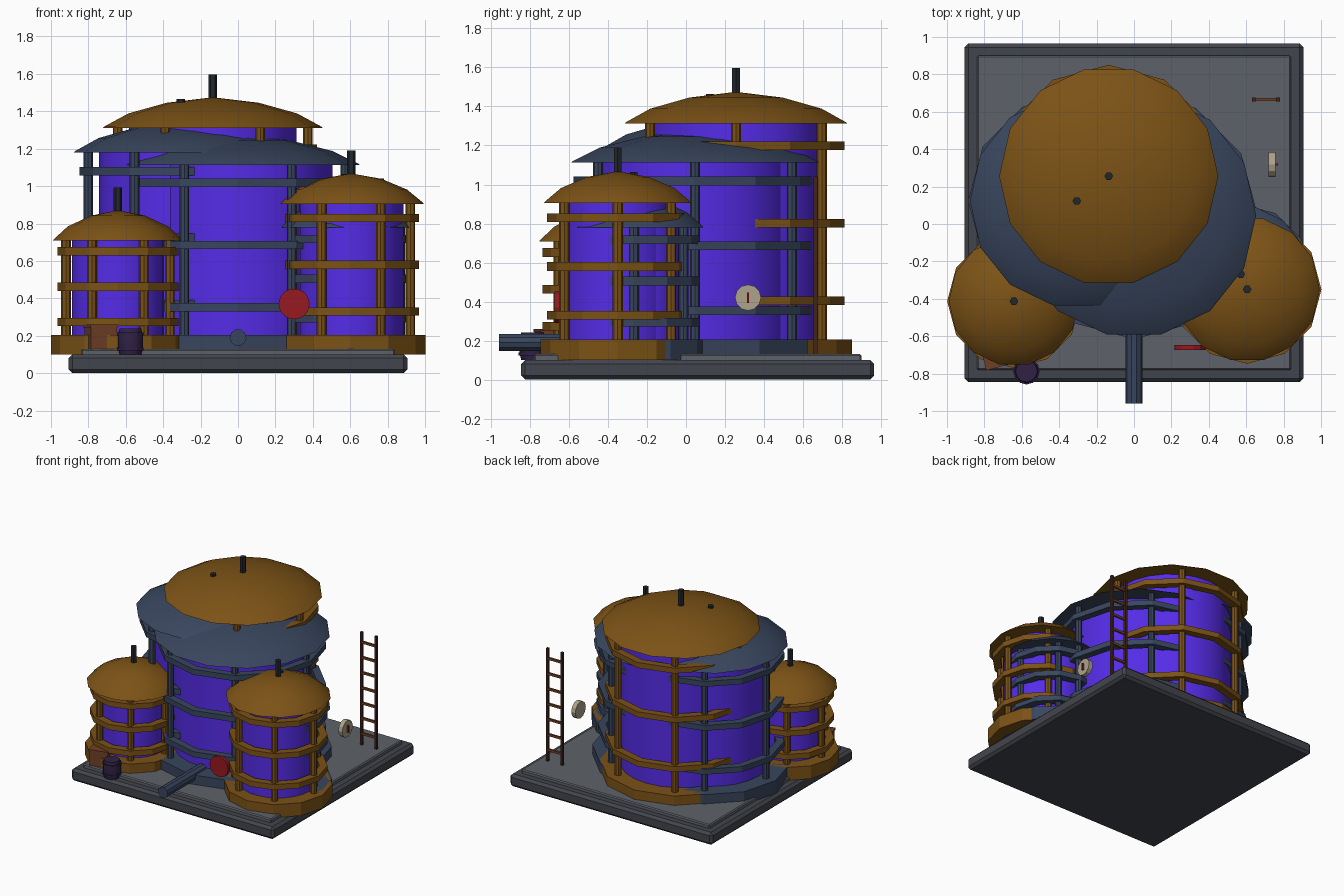
import bpy, bmesh
from math import pi, cos, sin, radians
from mathutils import Matrix, Vector

if "Cube" in bpy.data.objects:
    bpy.data.objects.remove(bpy.data.objects["Cube"])


def material(name, r, g, b):
    m = bpy.data.materials.new(name)
    m.diffuse_color = (r, g, b, 1)
    m.use_nodes = True
    m.node_tree.nodes["Principled BSDF"].inputs["Base Color"].default_value = m.diffuse_color
    return m


OCHRE = material("ochre_metal", .20, .085, .008)
BLUE = material("blue_metal", .04, .06, .11)
PURPLE = material("purple_liquid", .09, .025, .80)
DARK = material("dark_iron", .015, .02, .025)
STONE = material("base_grey", .055, .06, .075)
PLATE = material("plate_grey", .11, .12, .14)
RED = material("red_paint", .30, .01, .015)
CREAM = material("gauge_cream", .42, .37, .26)
WOOD = material("crate_wood", .16, .05, .02)
LADDER = material("ladder_wood", .05, .018, .01)
BARREL = material("barrel_purple", .03, .015, .06)


def finish(name, bm, mat, smooth=False):
    bmesh.ops.recalc_face_normals(bm, faces=bm.faces)
    me = bpy.data.meshes.new(name)
    bm.to_mesh(me)
    bm.free()
    me.materials.append(mat)
    ob = bpy.data.objects.new(name, me)
    bpy.context.collection.objects.link(ob)
    if smooth:
        bpy.context.view_layer.objects.active = ob
        ob.select_set(True)
        bpy.ops.object.shade_smooth_by_angle(angle=radians(32))
        ob.select_set(False)
    return ob


def lathe(name, profile, sides, at, mat, smooth=False, closed=False, axis=None):
    """Turn (radius, height) points round an axis; closed loops make rings."""
    bm = bmesh.new()
    rows = []
    for r, z in profile:
        if r == 0:
            rows.append([bm.verts.new((0, 0, z))] * sides)
        else:
            rows.append([bm.verts.new((r * cos(2 * pi * i / sides), r * sin(2 * pi * i / sides), z))
                         for i in range(sides)])
    pairs = list(zip(rows, rows[1:])) + ([(rows[-1], rows[0])] if closed else [])
    for a, b in pairs:
        for i in range(sides):
            j = (i + 1) % sides
            bm.faces.new(list(dict.fromkeys((a[i], a[j], b[j], b[i]))))
    if not closed:
        for row in (rows[0], rows[-1]):
            if row[0] is not row[1]:
                bm.faces.new(row)
    if axis:
        bm.transform(Vector((0, 0, 1)).rotation_difference(Vector(axis)).to_matrix().to_4x4())
    bm.transform(Matrix.Translation(at))
    return finish(name, bm, mat, smooth)


def cylinder(name, r, h, sides, at, mat, axis=None, smooth=False):
    return lathe(name, [(r, 0), (r, h)], sides, at, mat, smooth, axis=axis)


def box(name, size, centre, mat, turn=0, bevel=0):
    bm = bmesh.new()
    bmesh.ops.create_cube(bm, size=1)
    bm.transform(Matrix.Diagonal((*size, 1)))
    if bevel:
        bmesh.ops.bevel(bm, geom=bm.edges[:], offset=bevel, segments=1, affect='EDGES')
    bm.transform(Matrix.Translation(centre) @ Matrix.Rotation(turn, 4, 'Z'))
    return finish(name, bm, mat)


def tank(name, x, y, roof_r, roof_z, mat):
    """Liquid tank with skirt, posts, hoops, domed roof and vent."""
    body_r, post_r = .85 * roof_r - .05, .97 * roof_r - .06
    ring_r, skirt_r = .98 * roof_r - .018, roof_r + .009
    h = roof_z - .1
    cylinder(name + "_body", body_r, h + .01, 24, (x, y, .1), PURPLE, smooth=True)
    cylinder(name + "_skirt", skirt_r, .105, 12, (x, y, .1), mat)
    for i in range(6):
        a = i * pi / 3
        cylinder(f"{name}_post_{i}", .026, h + .02, 8,
                 (x + post_r * cos(a), y + post_r * sin(a), .1), mat)
    low = .25 if h > .9 else .285
    for i, f in enumerate((low, (low + .907) / 2, .907)):
        z = .1 + f * h
        w = ring_r - .06
        lathe(f"{name}_hoop_{i}", [(w, -.022), (ring_r, -.022), (ring_r, .022), (w, .022)],
              12, (x, y, z), mat, closed=True)
    dome = [(1, 0), (.985, .05), (.77, .47), (.42, .82), (0, 1)]
    lathe(name + "_roof", [(r * roof_r, z * .163) for r, z in dome], 14, (x, y, roof_z), mat, True)
    cylinder(name + "_vent", .023, .14, 6, (x, y, roof_z + .145), DARK)


# Base slab and plate
box("base_slab", (1.81, 1.81, .1), (0, .06, .05), STONE, bevel=.02)
box("base_plate", (1.68, 1.68, .04), (0, .06, .11), PLATE, bevel=.008)

# Tanks
tank("back_tank", -.135, .256, .586, 1.312, OCHRE)
tank("main_tank", 0, .046, .653, 1.112, BLUE)
tank("left_tank", -.306, .123, .572, 1.18, BLUE)
tank("front_left_tank", -.642, -.413, .348, .708, OCHRE)
tank("front_right_tank", .605, -.35, .388, .905, OCHRE)
tank("right_tank", .571, -.268, .366, .78, BLUE)

# Outlet pipe and red valve wheel
cylinder("outlet_pipe", .045, .5, 10, (0, -.46, .19), BLUE, axis=(0, -1, 0), smooth=True)
cylinder("valve_wheel", .083, .025, 14, (.3, -.648, .37), RED, axis=(0, -1, 0))

# Pressure gauge
cylinder("gauge_face", .067, .036, 12, (.72, .318, .42), CREAM, axis=(1, 0, 0))
box("gauge_needle", (.014, .012, .055), (.762, .318, .42), RED)

# Ladder
for i, x in enumerate((.64, .77)):
    box(f"ladder_rail_{i}", (.02, .02, .93), (x, .665, .575), LADDER)
for i in range(7):
    box(f"ladder_rung_{i}", (.13, .016, .018), (.705, .665, .22 + i * .123), WOOD)

# Crate with lid
box("crate", (.142, .142, .13), (-.735, -.69, .19), WOOD, radians(15))
box("crate_lid", (.152, .152, .016), (-.735, -.69, .252), WOOD, radians(15))

# Barrel with hoops
lathe("barrel", [(.058, 0), (.067, .04), (.067, .1), (.058, .14)], 12, (-.575, -.787, .1), BARREL, True)
for i, z in enumerate((.03, .11)):
    cylinder(f"barrel_hoop_{i}", .071, .016, 12, (-.575, -.787, .092 + z), BARREL)
